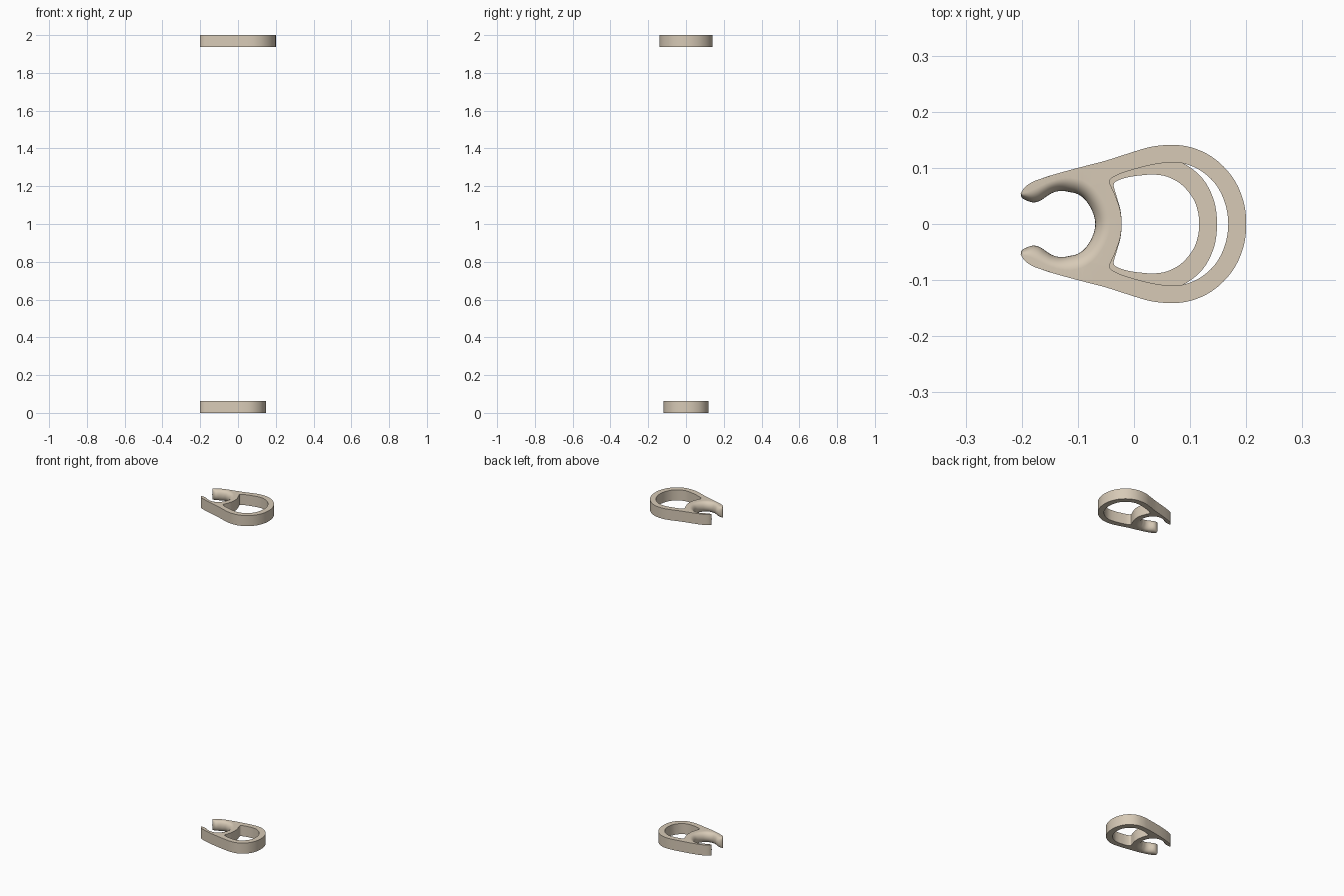
import bpy, bmesh, math
from mathutils import Vector

if "Cube" in bpy.data.objects:
    bpy.data.objects.remove(bpy.data.objects["Cube"])

H = 0.062      # thickness of each clip
LEVELS = 14    # steps around the rounded mouth edge


def spline(pts, closed=False, n=5):
    """Smooth curve through 2D points."""
    p = [Vector(q) for q in pts]
    c = len(p)
    get = (lambda i: p[i % c]) if closed else (lambda i: p[max(0, min(c - 1, i))])
    out = []
    for i in range(c if closed else c - 1):
        a, b, d, e = get(i - 1), get(i), get(i + 1), get(i + 2)
        for k in range(n):
            t = k / n
            out.append(0.5 * (2 * b + (d - a) * t + (2 * a - 5 * b + 4 * d - e) * t * t
                              + (3 * b - a - 3 * d + e) * t ** 3))
    return out if closed else out + [p[-1]]


def mirrored(half):
    """Half profile ending on the x axis, completed across it."""
    return half + [(x, -y) for x, y in reversed(half[:-1])]


# open snap mouth: throat line and the rim where its rounding meets the flat faces
TIP = (-0.202, 0.054)
THROAT = [TIP, (-0.2, 0.047), (-0.192, 0.042), (-0.18, 0.0385), (-0.168, 0.041),
          (-0.156, 0.049), (-0.144, 0.056), (-0.13, 0.059), (-0.115, 0.057),
          (-0.1, 0.053), (-0.086, 0.042), (-0.074, 0.022), (-0.069, 0)]
RIM = [TIP, (-0.2, 0.053), (-0.196, 0.055), (-0.187, 0.058), (-0.176, 0.063),
       (-0.162, 0.07), (-0.148, 0.076), (-0.13, 0.081), (-0.11, 0.082),
       (-0.088, 0.076), (-0.066, 0.058), (-0.049, 0.03), (-0.042, 0)]
# shared outside of the arm
ARM = [TIP, (-0.195, 0.065), (-0.182, 0.0745), (-0.165, 0.081), (-0.14, 0.089)]


def clip(name, z0, outer_half, hole_half):
    outer = spline(mirrored(ARM + outer_half))
    throat = spline(mirrored(THROAT))[::-1][1:-1]
    rim = spline(mirrored(RIM))[::-1][1:-1]
    # hole profile starts and ends on the axis
    hole = spline(hole_half + [(x, -y) for x, y in reversed(hole_half[1:-1])], True)

    bm = bmesh.new()

    def ring(pts, z):
        return [bm.verts.new((p.x, p.y, z)) for p in pts]

    def wall(a, b):
        for i in range(len(a)):
            j = (i + 1) % len(a)
            bm.faces.new((a[i], a[j], b[j], b[i]))

    # stacked outlines: straight outside, rounded mouth
    rings = []
    for k in range(LEVELS + 1):
        t = math.pi * (k / LEVELS - 0.5)
        mouth = [a.lerp(b, 1 - math.cos(t)) for a, b in zip(throat, rim)]
        rings.append(ring(outer + mouth, z0 + H / 2 * (1 + math.sin(t))))
    for a, b in zip(rings, rings[1:]):
        wall(a, b)

    # finger hole and flat faces
    low, high = ring(hole, z0), ring(hole, z0 + H)
    wall(low, high)
    for loop, inner in ((rings[0], low), (rings[-1], high)):
        edges = [bm.edges.get((r[i - 1], r[i])) for r in (loop, inner) for i in range(len(r))]
        bmesh.ops.triangle_fill(bm, edges=edges, use_beauty=True)
    bmesh.ops.recalc_face_normals(bm, faces=bm.faces)

    mesh = bpy.data.meshes.new(name)
    bm.to_mesh(mesh)
    bm.free()
    obj = bpy.data.objects.new(name, mesh)
    bpy.context.collection.objects.link(obj)
    bpy.ops.object.select_all(action='DESELECT')
    obj.select_set(True)
    bpy.context.view_layer.objects.active = obj
    bpy.ops.object.shade_smooth_by_angle(angle=math.radians(35))
    weighted = obj.modifiers.new("weighted_normals", 'WEIGHTED_NORMAL')
    weighted.keep_sharp = True
    mat = bpy.data.materials.get("beige") or bpy.data.materials.new("beige")
    mat.diffuse_color = (0.68, 0.59, 0.47, 1)
    mat.use_nodes = True
    mat.node_tree.nodes["Principled BSDF"].inputs["Base Color"].default_value = mat.diffuse_color
    mesh.materials.append(mat)


# large clip at the top
clip("upper_clip", 2 - H,
     [(-0.1, 0.1), (-0.05, 0.113), (0, 0.129), (0.033, 0.138), (0.068, 0.141),
      (0.1, 0.137), (0.132, 0.124), (0.16, 0.102), (0.182, 0.073), (0.196, 0.037), (0.2, 0)],
     [(-0.022, 0), (-0.025, 0.026), (-0.034, 0.052), (-0.0425, 0.071), (-0.043, 0.078),
      (-0.036, 0.084), (-0.015, 0.093), (0.03, 0.105), (0.068, 0.11), (0.095, 0.106),
      (0.122, 0.093), (0.146, 0.07), (0.162, 0.038), (0.168, 0)])

# smaller clip at the bottom
clip("lower_clip", 0,
     [(-0.1, 0.099), (-0.05, 0.108), (0, 0.116), (0.035, 0.119), (0.07, 0.115),
      (0.1, 0.101), (0.126, 0.076), (0.143, 0.04), (0.148, 0)],
     [(-0.022, 0), (-0.024, 0.024), (-0.03, 0.046), (-0.0355, 0.064), (-0.036, 0.071),
      (-0.03, 0.077), (-0.01, 0.0835), (0.015, 0.087), (0.037, 0.088), (0.06, 0.084),
      (0.085, 0.07), (0.105, 0.046), (0.114, 0.022), (0.116, 0)])
